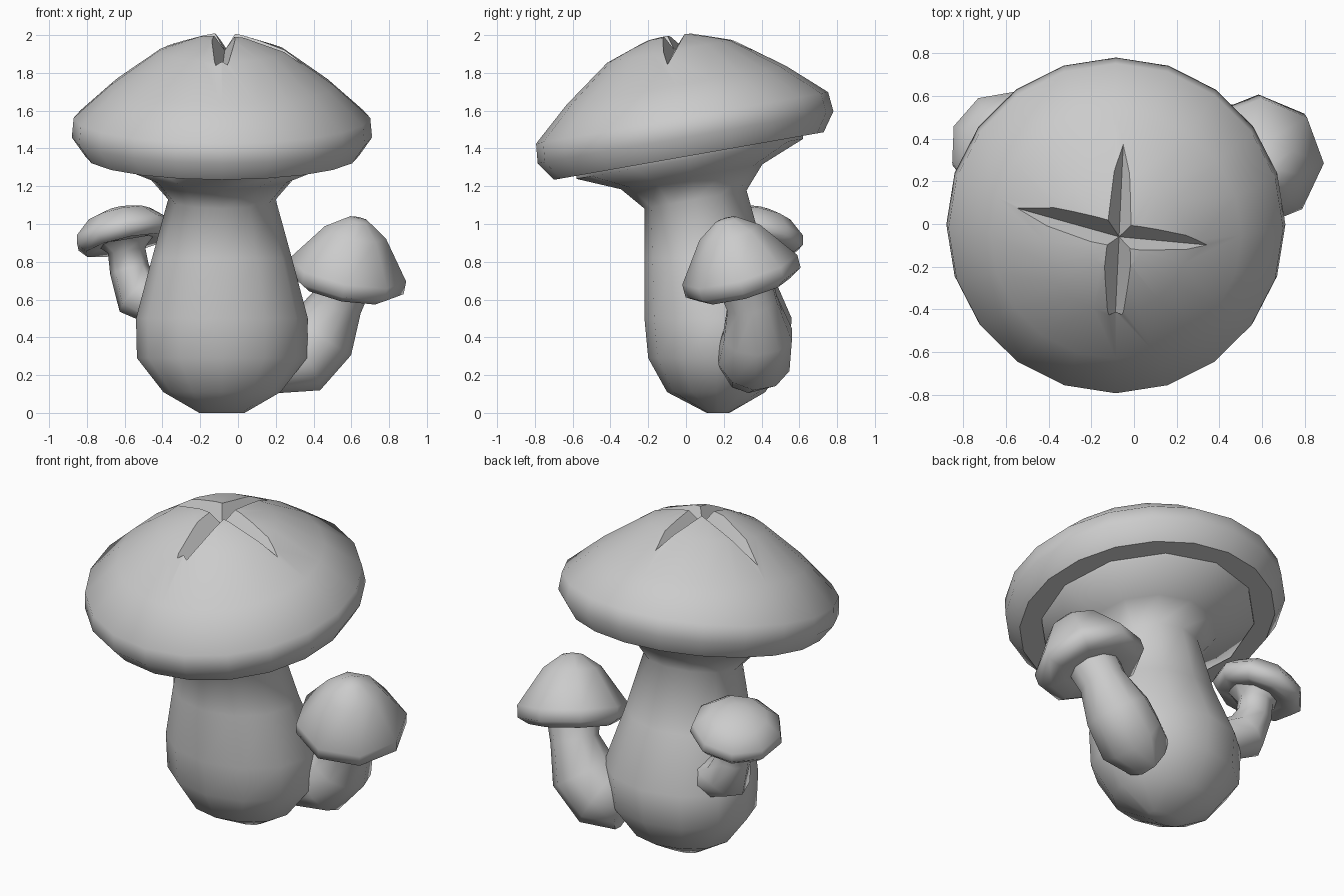
import bpy, bmesh, math
from mathutils import Vector

if "Cube" in bpy.data.objects:
    bpy.data.objects.remove(bpy.data.objects["Cube"])


def smooth(ob, degrees):
    bpy.ops.object.select_all(action='DESELECT')
    ob.select_set(True)
    bpy.context.view_layer.objects.active = ob
    bpy.ops.object.shade_smooth_by_angle(angle=math.radians(degrees))


def make_object(name, bm):
    bmesh.ops.remove_doubles(bm, verts=bm.verts, dist=0.0005)
    bmesh.ops.recalc_face_normals(bm, faces=bm.faces)
    me = bpy.data.meshes.new(name)
    bm.to_mesh(me)
    bm.free()
    ob = bpy.data.objects.new(name, me)
    bpy.context.collection.objects.link(ob)
    return ob


def loft(name, rings, sides):
    """Skin rings given as (centre, normal, radius_x, radius_y); a zero radius makes a pole."""
    bm = bmesh.new()
    loops = []
    for c, n, rx, ry in rings:
        n = Vector(n).normalized()
        v = (Vector((0, 1, 0)) - n * n.y).normalized()
        u = v.cross(n)
        loops.append([bm.verts.new(Vector(c) + u * rx * math.cos(a) + v * ry * math.sin(a))
                      for a in (2 * math.pi * i / sides for i in range(sides))])
    for lo, hi in zip(loops, loops[1:]):
        for i in range(sides):
            j = (i + 1) % sides
            bm.faces.new((lo[i], lo[j], hi[j], hi[i]))
    if rings[0][2] > 0:
        bm.faces.new(loops[0][::-1])
    if rings[-1][2] > 0:
        bm.faces.new(loops[-1])
    return make_object(name, bm)


def cap(name, centre, axis, profile, sides):
    n = Vector(axis).normalized()
    return loft(name, [(Vector(centre) + n * z, n, r, r) for r, z in profile], sides)


def bent_stem(name, path, sides):
    pts = [Vector(p[:3]) for p in path]
    rings = []
    for i, p in enumerate(path):
        tangent = pts[min(i + 1, len(pts) - 1)] - pts[max(i - 1, 0)]
        rings.append((pts[i], tangent, p[3], p[3]))
    return loft(name, rings, sides)


# Large tilted cap
tilt = math.radians(10)
axis = Vector((0, -math.sin(tilt), math.cos(tilt)))
big_cap = cap("large_cap", (-0.085, 0.015, 1.36), axis,
              [(0, 0.0), (0.6, 0.0), (0.725, 0.0), (0.795, 0.10), (0.785, 0.205),
               (0.59, 0.38), (0.335, 0.565), (0.12, 0.64), (0, 0.65)], 20)


# Crossed splits cut into the top of the cap
def split_cutter(name, a, b, side):
    c = Vector((-0.07, -0.06, 1.92))
    top = c + Vector((0, 0, 0.4))
    s = Vector(side) * 0.24
    bm = bmesh.new()
    A, B, C, P, Q = [bm.verts.new(p) for p in (a, b, c, top + s, top - s)]
    for f in ((A, C, P), (A, Q, C), (B, P, C), (B, C, Q), (A, P, Q), (B, Q, P)):
        bm.faces.new(f)
    return make_object(name, bm)


cutters = [split_cutter("split_cutter_x", (-0.57, 0.08, 1.83), (0.36, -0.10, 1.84), (0.2, 1, 0)),
           split_cutter("split_cutter_y", (-0.05, 0.38, 1.91), (-0.09, -0.48, 1.77), (1, 0, 0))]
for cutter in cutters:
    mod = big_cap.modifiers.new("split", 'BOOLEAN')
    mod.operation = 'DIFFERENCE'
    mod.solver = 'EXACT'
    mod.object = cutter
    cutter.hide_render = True
bpy.context.view_layer.update()
cut_mesh = bpy.data.meshes.new_from_object(
    big_cap.evaluated_get(bpy.context.evaluated_depsgraph_get()))
big_cap.modifiers.clear()
big_cap.data = cut_mesh
for cutter in cutters:
    bpy.data.objects.remove(cutter)

# Large stem, flaring out into the underside of the cap
up = (0, 0, 1)
big_stem = loft("large_stem", [
    ((-0.085, 0.17, 0.0), up, 0.12, 0.06),
    ((-0.085, 0.16, 0.11), up, 0.31, 0.26),
    ((-0.085, 0.17, 0.29), up, 0.45, 0.37),
    ((-0.085, 0.17, 0.50), up, 0.455, 0.39),
    ((-0.085, 0.10, 0.82), up, 0.37, 0.32),
    ((-0.085, 0.05, 1.13), axis, 0.285, 0.275),
    ((-0.085, 0.03, 1.25), axis, 0.39, 0.38),
    ((-0.085, 0.02, 1.345), axis, 0.61, 0.61),
    ((-0.085, 0.02, 1.40), axis, 0.61, 0.61)], 12)

# Small mushroom on the right
right_cap = cap("right_cap", (0.57, 0.30, 0.70), (0.2, -0.27, 1),
                [(0, -0.04), (0.16, -0.04), (0.25, -0.05), (0.315, -0.01), (0.315, 0.06),
                 (0.165, 0.27), (0.06, 0.34), (0, 0.35)], 8)
right_stem = bent_stem("right_stem", [
    (0.18, 0.33, 0.25, 0.15), (0.33, 0.36, 0.29, 0.20), (0.44, 0.38, 0.41, 0.19),
    (0.52, 0.35, 0.58, 0.14), (0.56, 0.31, 0.70, 0.15)], 10)

# Small mushroom on the left
left_cap = cap("left_cap", (-0.60, 0.36, 0.91), (-0.22, 0.2, 1),
               [(0, -0.01), (0.15, -0.01), (0.225, -0.025), (0.265, 0.02), (0.255, 0.07),
                (0.17, 0.145), (0.07, 0.175), (0, 0.18)], 9)
left_stem = bent_stem("left_stem", [
    (-0.38, 0.30, 0.56, 0.12), (-0.53, 0.34, 0.63, 0.135), (-0.575, 0.36, 0.76, 0.105),
    (-0.59, 0.36, 0.86, 0.10), (-0.60, 0.36, 0.92, 0.16)], 8)

for part in (big_stem, right_cap, right_stem, left_cap, left_stem):
    smooth(part, 75)
smooth(big_cap, 48)
